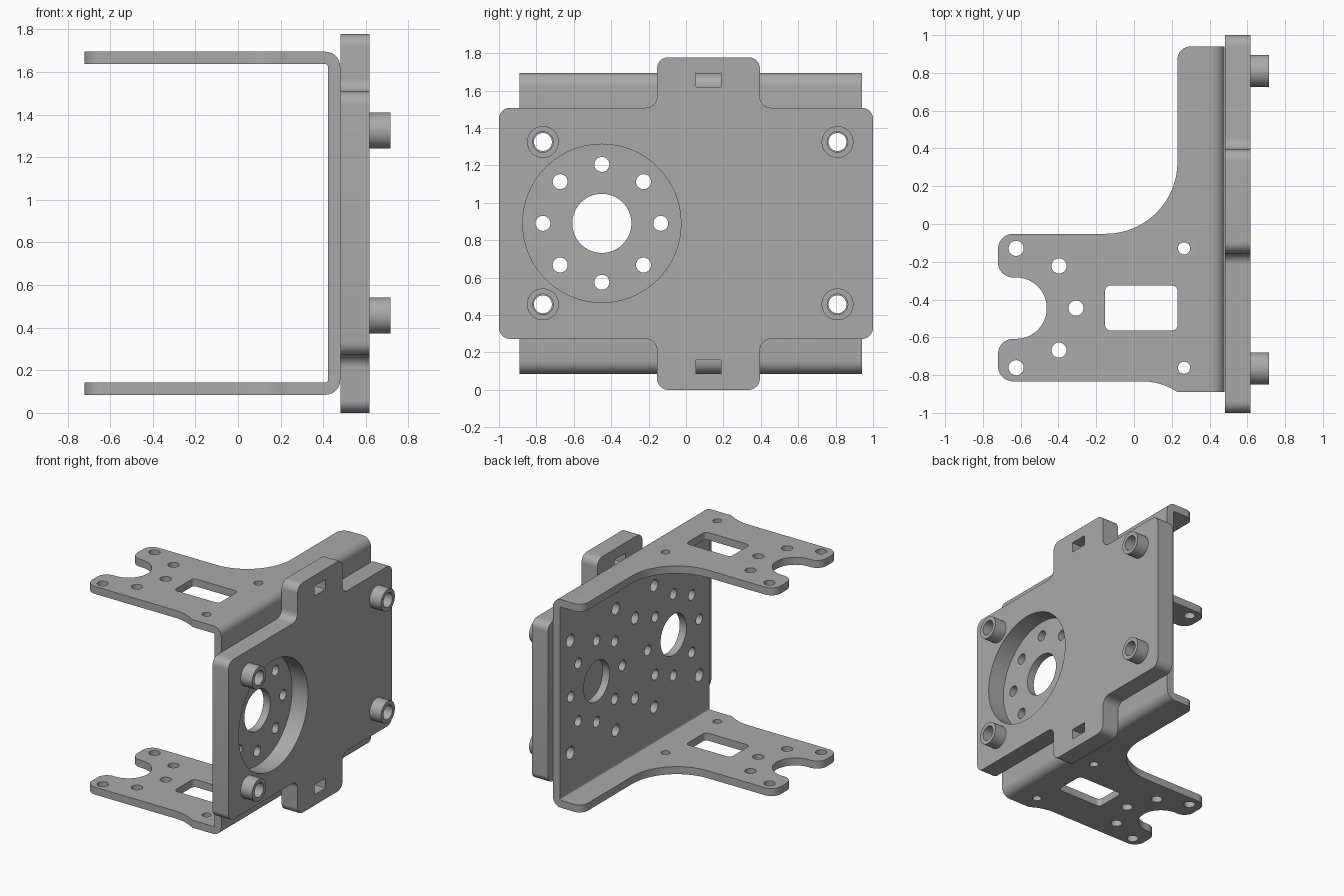
import bpy, bmesh
from math import sin, cos, pi, radians
from mathutils import Vector, Matrix

if "Cube" in bpy.data.objects:
    bpy.data.objects.remove(bpy.data.objects["Cube"])

metal = bpy.data.materials.new("grey_metal")
metal.use_nodes = True
GREY = (0.4, 0.4, 0.4, 1)
metal.diffuse_color = GREY
metal.node_tree.nodes["Principled BSDF"].inputs["Base Color"].default_value = GREY

# Axes for the flat profiles: local u, v and extrusion direction
ALONG_X = Matrix(((0, 0, 1), (1, 0, 0), (0, 1, 0))).to_4x4()
ALONG_Y = Matrix(((1, 0, 0), (0, 0, -1), (0, 1, 0))).to_4x4()
ALONG_Z = Matrix.Identity(4)


def circle(u, v, r, n=40):
    return [(u + r * cos(2 * pi * i / n), v + r * sin(2 * pi * i / n)) for i in range(n)]


def rounded(corners, steps=10):
    """Closed outline from (u, v, radius) corners, each filleted by an arc."""
    out = []
    for i, (u, v, r) in enumerate(corners):
        p = Vector((u, v))
        if r == 0:
            out.append((u, v))
            continue
        a = (Vector(corners[i - 1][:2]) - p).normalized()
        b = (Vector(corners[(i + 1) % len(corners)][:2]) - p).normalized()
        half = a.angle(b) / 2
        centre = p + (a + b).normalized() * (r / sin(half))
        start = p + a * (r / math_tan(half)) - centre
        end = p + b * (r / math_tan(half)) - centre
        turn = start.angle_signed(end)
        for k in range(steps + 1):
            t = -turn * k / steps
            out.append((centre.x + start.x * cos(t) - start.y * sin(t),
                        centre.y + start.x * sin(t) + start.y * cos(t)))
    return out


def math_tan(t):
    return sin(t) / cos(t)


def box(u0, u1, v0, v1, r):
    return rounded([(u0, v0, r), (u1, v0, r), (u1, v1, r), (u0, v1, r)], 6)


def prism(name, loops, low, high, axes):
    """Extrude an outline with holes between two levels along an axis."""
    curve = bpy.data.curves.new(name, "CURVE")
    curve.dimensions, curve.fill_mode = "2D", "BOTH"
    curve.extrude = (high - low) / 2
    for loop in loops:
        s = curve.splines.new("POLY")
        s.points.add(len(loop) - 1)
        for point, (u, v) in zip(s.points, loop):
            point.co = (u, v, 0, 1)
        s.use_cyclic_u = True
    temp = bpy.data.objects.new(name + "_curve", curve)
    bpy.context.collection.objects.link(temp)
    mesh = bpy.data.meshes.new_from_object(
        temp.evaluated_get(bpy.context.evaluated_depsgraph_get()))
    bpy.data.objects.remove(temp)
    bm = bmesh.new()
    bm.from_mesh(mesh)
    bmesh.ops.remove_doubles(bm, verts=bm.verts, dist=1e-5)
    bmesh.ops.translate(bm, verts=bm.verts, vec=(0, 0, (low + high) / 2))
    bmesh.ops.transform(bm, matrix=axes, verts=bm.verts)
    bmesh.ops.recalc_face_normals(bm, faces=bm.faces)
    bm.to_mesh(mesh)
    bm.free()
    mesh.materials.clear()
    mesh.materials.append(metal)
    ob = bpy.data.objects.new(name, mesh)
    bpy.context.collection.objects.link(ob)
    return ob


def boolean(ob, cutter, operation):
    mod = ob.modifiers.new("cut", "BOOLEAN")
    mod.operation, mod.solver, mod.object = operation, "EXACT", cutter
    mesh = bpy.data.meshes.new_from_object(
        ob.evaluated_get(bpy.context.evaluated_depsgraph_get()))
    ob.modifiers.clear()
    ob.data = mesh
    bpy.data.objects.remove(cutter)


def smooth(ob):
    bpy.ops.object.select_all(action="DESELECT")
    ob.select_set(True)
    bpy.context.view_layer.objects.active = ob
    bpy.ops.object.shade_smooth_by_angle(angle=radians(30))


MID_Z, MID_Y = 0.89, 0.02
WHEEL_Y = -0.45
screws = [(y, z) for y in (-0.765, 0.81) for z in (0.457, 1.325)]

# Bent sheet bracket: channel section trimmed by the flange outline
section = rounded([(-0.9, 0.085, 0), (0.48, 0.085, 0.07), (0.48, 1.695, 0.07), (-0.9, 1.695, 0),
                   (-0.9, 1.637, 0), (0.422, 1.637, 0.012), (0.422, 0.143, 0.012), (-0.9, 0.143, 0)])
bracket = prism("bracket", [section], -1.1, 1.1, ALONG_Y)

flange = rounded([(0.6, -0.89, 0), (0.23, -0.89, 0), (0.142, -0.833, 0.335),
                  (-0.72, -0.833, 0.08), (-0.72, -0.608, 0.08), (-0.462, -0.608, 0.162),
                  (-0.462, -0.283, 0.162), (-0.72, -0.283, 0.08), (-0.72, -0.052, 0.08),
                  (0.23, -0.052, 0.38), (0.23, 0.94, 0.07), (0.6, 0.94, 0)], 16)
flange_holes = [box(-0.153, 0.23, -0.564, -0.325, 0.03), circle(-0.307, -0.445, 0.04)]
for side in (-1, 1):
    for x, offset, r in ((-0.624, 0.316, 0.04), (-0.397, 0.223, 0.04), (0.265, 0.316, 0.032)):
        flange_holes.append(circle(x, -0.445 + side * offset, r))
boolean(bracket, prism("flange_cutter", [flange] + flange_holes, -0.2, 2, ALONG_Z), "INTERSECT")

# Holes in the upright web: two bolt circles, screw holes, middle holes
web_holes = [circle(y, z, 0.048) for y, z in screws]
for centre in (WHEEL_Y, 2 * MID_Y - WHEEL_Y):
    web_holes.append(circle(centre, MID_Z, 0.158, 64))
    web_holes += [circle(centre + y, z, 0.04) for y, z in circle(0, MID_Z, 0.315, 8)]
for side in (-1, 1):
    web_holes.append(circle(MID_Y, MID_Z + side * 0.31, 0.045))
    web_holes += [circle(MID_Y + d, MID_Z + side * 0.47, 0.045) for d in (-0.235, 0.235)]
boolean(bracket, prism("web_cutter", web_holes, 0.38, 0.56, ALONG_X), "DIFFERENCE")
smooth(bracket)

# Thick mounting plate with end tabs, large bore, slots and screw holes
R = 0.06
plate_outline = rounded([
    (-1, 0.272, R), (-0.155, 0.272, R), (-0.155, 0, R), (0.395, 0, R), (0.395, 0.272, R), (1, 0.272, R),
    (1, 1.508, R), (0.395, 1.508, R), (0.395, 1.778, R), (-0.155, 1.778, R), (-0.155, 1.508, R),
    (-1, 1.508, R)])
plate_holes = [circle(WHEEL_Y, MID_Z, 0.423, 96)]
plate_holes += [box(0.053, 0.187, z, z + 0.076, 0.004) for z in (0.083, 1.62)]
plate_holes += [circle(y, z, 0.055) for y, z in screws]
smooth(prism("mounting_plate", [plate_outline] + plate_holes, 0.482, 0.618, ALONG_X))

# Hollow screw bosses
for i, (y, z) in enumerate(screws):
    smooth(prism(f"screw_boss_{i + 1}", [circle(y, z, 0.085, 48), circle(y, z, 0.055)],
                 0.618, 0.716, ALONG_X))
